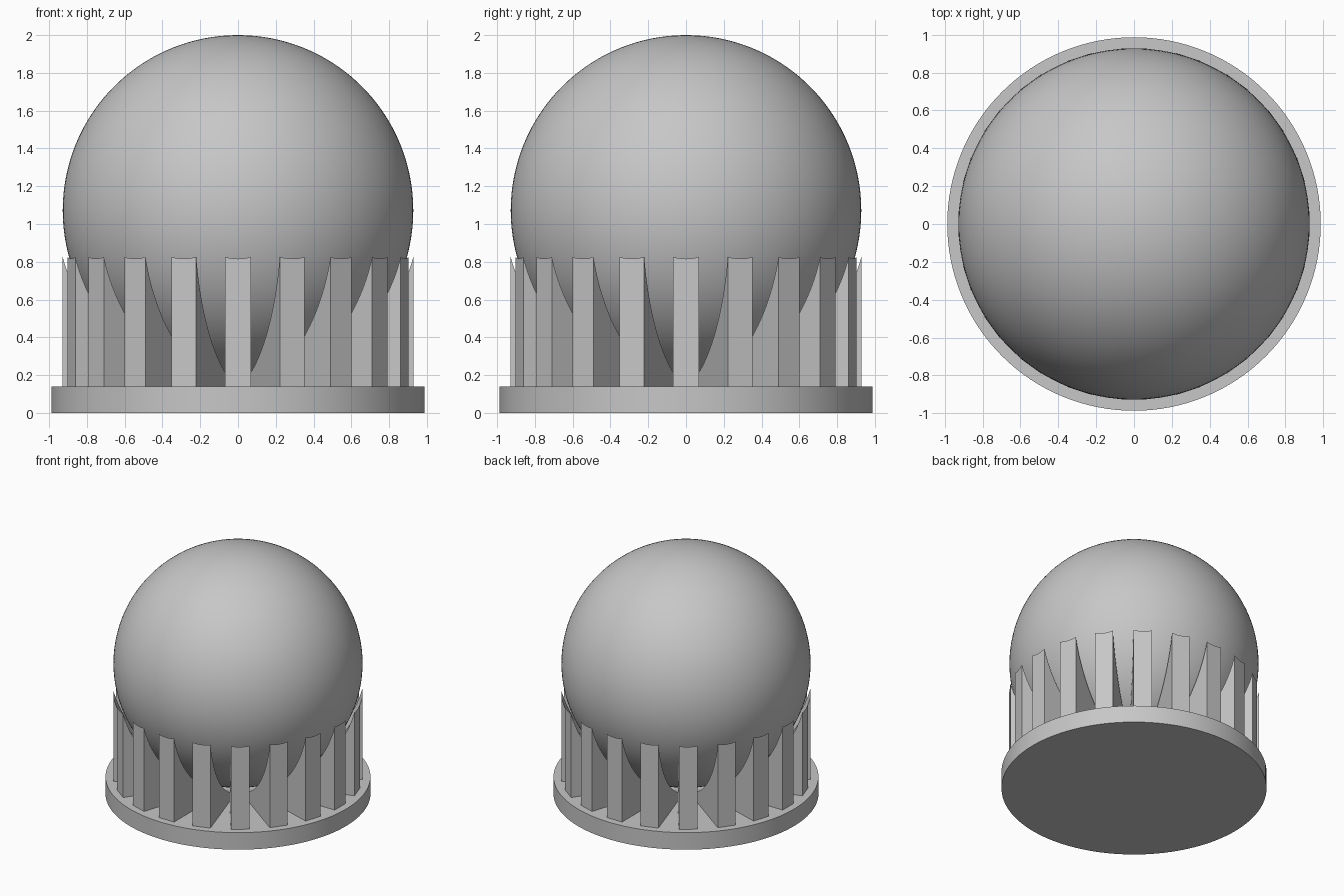
import bpy
import bmesh
from math import radians, sin, tau
from mathutils import Matrix, Vector

if "Cube" in bpy.data.objects:
    bpy.data.objects.remove(bpy.data.objects["Cube"], do_unlink=True)

BALL_R = 0.928
BALL_Z = 2 - BALL_R
SOCKET_R = 0.963      # hollow in the fins, slightly larger than the ball
DISC_R, DISC_H = 0.987, 0.14
FINS = 20
FIN_HALF = 0.069
FIN_OUT = 0.928

grey = bpy.data.materials.new("plain_grey")
grey.use_nodes = True
COLOUR = (0.57, 0.57, 0.57, 1)
grey.diffuse_color = COLOUR
grey.node_tree.nodes["Principled BSDF"].inputs["Base Color"].default_value = COLOUR


def make_object(name, bm):
    bmesh.ops.recalc_face_normals(bm, faces=bm.faces)
    mesh = bpy.data.meshes.new(name)
    bm.to_mesh(mesh)
    bm.free()
    obj = bpy.data.objects.new(name, mesh)
    bpy.context.collection.objects.link(obj)
    mesh.materials.append(grey)
    return obj


def select(obj):
    bpy.ops.object.select_all(action="DESELECT")
    obj.select_set(True)
    bpy.context.view_layer.objects.active = obj


def smooth(obj):
    select(obj)
    bpy.ops.object.shade_smooth_by_angle(angle=radians(30))


def sphere(name, radius):
    bm = bmesh.new()
    bmesh.ops.create_uvsphere(bm, u_segments=128, v_segments=64, radius=radius,
                              matrix=Matrix.Translation((0, 0, BALL_Z)))
    return make_object(name, bm)


# Round base plate
bm = bmesh.new()
bmesh.ops.create_cone(bm, cap_ends=True, segments=128, radius1=DISC_R, radius2=DISC_R,
                      depth=DISC_H, matrix=Matrix.Translation((0, 0, DISC_H / 2)))
smooth(make_object("base_disc", bm))

# Ball
smooth(sphere("ball", BALL_R))

# Ring of radial fins: a star-shaped profile, extruded upward
bm = bmesh.new()
step = tau / FINS
valley_r = FIN_HALF / sin(step / 2)
low = DISC_H - 0.01
outline = []
for i in range(FINS):
    turn = Matrix.Rotation(i * step, 3, "Z")
    valley = Matrix.Rotation((i + 0.5) * step, 3, "Z") @ Vector((valley_r, 0, low))
    outline += [turn @ Vector((FIN_OUT, -FIN_HALF, low)),
                turn @ Vector((FIN_OUT, FIN_HALF, low)), valley]
base = bm.faces.new([bm.verts.new(p) for p in outline])
top = bmesh.ops.extrude_face_region(bm, geom=[base])["geom"]
bmesh.ops.translate(bm, vec=(0, 0, 0.9 - low),
                    verts=[v for v in top if isinstance(v, bmesh.types.BMVert)])
fins = make_object("support_fins", bm)

# Hollow the fins to a spherical socket
cutter = sphere("socket_cutter", SOCKET_R)
cutter.hide_render = True
cut = fins.modifiers.new("socket", "BOOLEAN")
cut.operation = "DIFFERENCE"
cut.solver = "EXACT"
cut.object = cutter
select(fins)
bpy.ops.object.modifier_apply(modifier=cut.name)
bpy.data.objects.remove(cutter, do_unlink=True)
smooth(fins)
